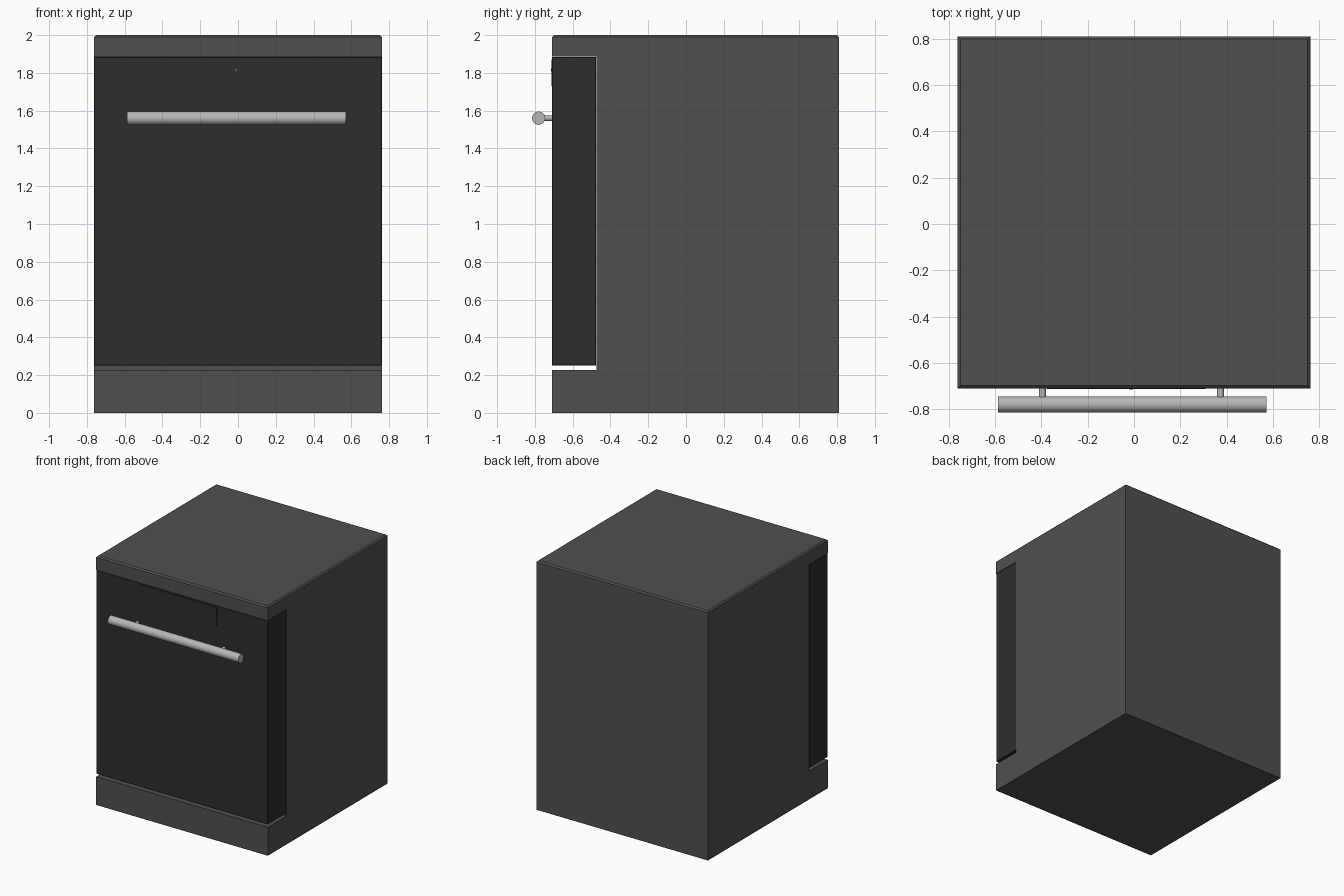
import bpy, bmesh, math
from mathutils import Matrix

if "Cube" in bpy.data.objects:
    bpy.data.objects.remove(bpy.data.objects["Cube"])


def material(name, rgb):
    m = bpy.data.materials.new(name)
    m.diffuse_color = (*rgb, 1)
    m.use_nodes = True
    m.node_tree.nodes["Principled BSDF"].inputs["Base Color"].default_value = m.diffuse_color
    return m


BODY = material("dark_grey", (0.08, 0.08, 0.08))
DOOR = material("near_black", (0.027, 0.027, 0.027))
STEEL = material("brushed_steel", (0.47, 0.47, 0.46))


def finish(bm, name, mat, smooth=False):
    bmesh.ops.recalc_face_normals(bm, faces=bm.faces[:])
    me = bpy.data.meshes.new(name)
    bm.to_mesh(me)
    bm.free()
    me.materials.append(mat)
    ob = bpy.data.objects.new(name, me)
    bpy.context.collection.objects.link(ob)
    if smooth:
        bpy.ops.object.select_all(action='DESELECT')
        ob.select_set(True)
        bpy.context.view_layer.objects.active = ob
        bpy.ops.object.shade_smooth_by_angle()
    return ob


def box(name, lo, hi, mat, bevel=0):
    bm = bmesh.new()
    bmesh.ops.create_cube(bm, size=1)
    for v in bm.verts:
        v.co = [lo[i] + (v.co[i] + 0.5) * (hi[i] - lo[i]) for i in range(3)]
    if bevel:
        bmesh.ops.bevel(bm, geom=bm.edges[:], offset=bevel, segments=1, affect='EDGES')
    return finish(bm, name, mat)


def rod(name, start, length, radius, axis, mat, sides=24):
    bm = bmesh.new()
    rot = Matrix.Rotation(math.pi / 2, 4, 'Y' if axis == 'X' else 'X')
    bmesh.ops.create_cone(bm, cap_ends=True, segments=sides, radius1=radius,
                          radius2=radius, depth=length,
                          matrix=Matrix.Translation(start) @ rot)
    return finish(bm, name, mat, True)


# Cabinet: C-shaped side profile (y, z) extruded across the width
W = 0.762
profile = [(-0.71, 0), (0.81, 0), (0.81, 2), (-0.71, 2), (-0.71, 1.887),
           (-0.475, 1.887), (-0.475, 0.228), (-0.71, 0.228)]
bm = bmesh.new()
face = bm.faces.new([bm.verts.new((-W, y, z)) for y, z in profile])
ext = bmesh.ops.extrude_face_region(bm, geom=[face])
for el in ext["geom"]:
    if isinstance(el, bmesh.types.BMVert):
        el.co.x = W
# Small chamfer around the worktop
top = [e for e in bm.edges if all(v.co.z > 1.99 for v in e.verts)]
bmesh.ops.bevel(bm, geom=top, offset=0.011, segments=1, affect='EDGES')
finish(bm, "cabinet", BODY)

# Door with control panel plate and indicator
box("door", (-W, -0.71, 0.25), (W, -0.476, 1.885), DOOR, 0.003)
box("control_panel", (-0.375, -0.713, 1.73), (0.31, -0.709, 1.872), DOOR)
rod("indicator", (-0.012, -0.713, 1.815), 0.004, 0.008, 'Y', BODY, 12)

# Handle bar and its two posts
rod("handle_bar", (-0.007, -0.78, 1.56), 1.16, 0.035, 'X', STEEL)
for side, x in (("left", -0.396), ("right", 0.374)):
    rod(side + "_handle_post", (x, -0.735, 1.56), 0.07, 0.015, 'Y', STEEL, 16)
